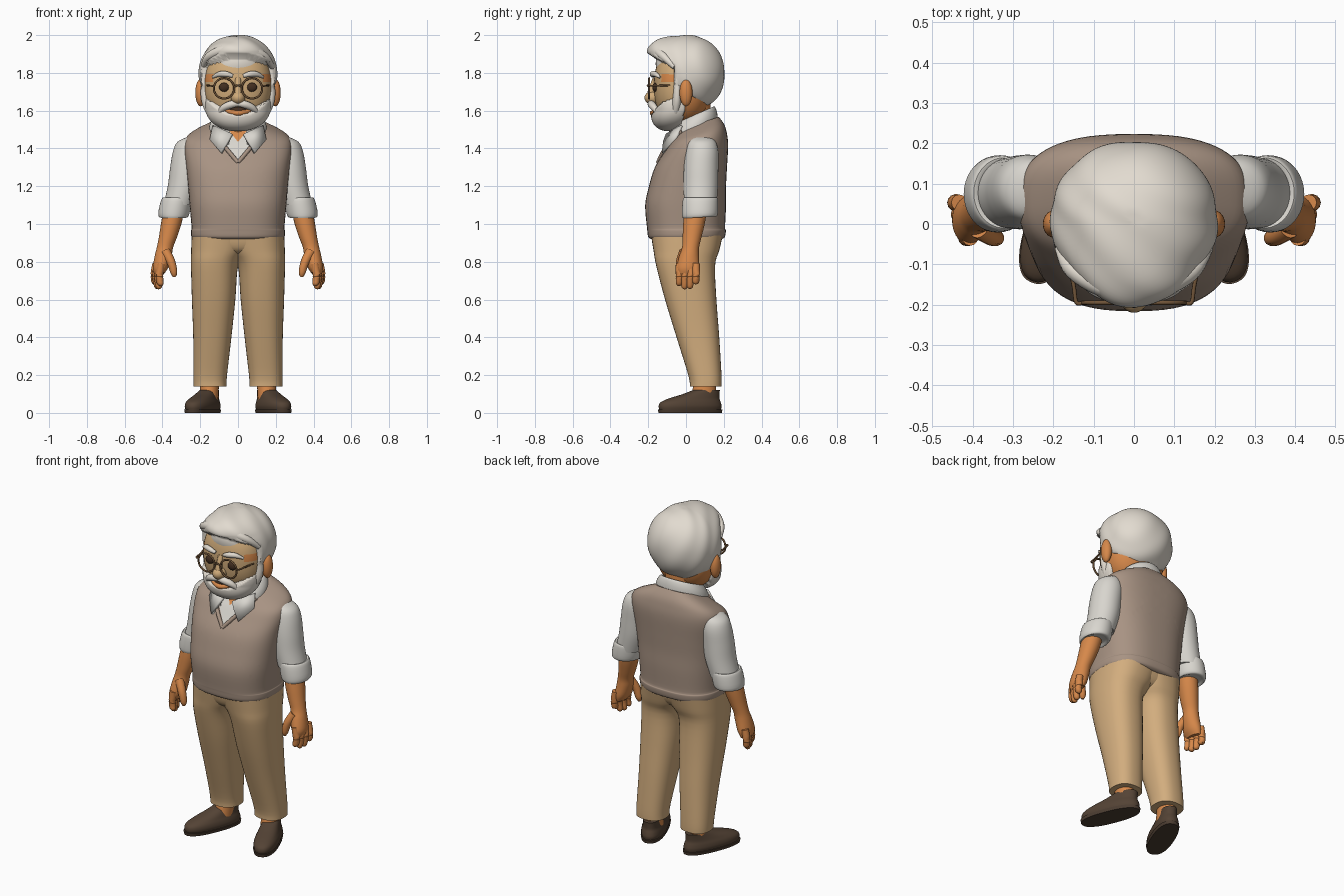
import bpy, bmesh, math
from mathutils import Vector, Matrix

if "Cube" in bpy.data.objects:
    bpy.data.objects.remove(bpy.data.objects["Cube"])


def material(name, r, g, b):
    m = bpy.data.materials.new(name)
    lin = [((v / 255 + .055) / 1.055) ** 2.4 for v in (r, g, b)]
    m.diffuse_color = (*lin, 1)
    m.use_nodes = True
    m.node_tree.nodes["Principled BSDF"].inputs["Base Color"].default_value = m.diffuse_color
    return m


SKIN = material("skin", 214, 136, 74)
FACE = material("face_tan", 207, 170, 121)
HAIR = material("white_hair", 226, 219, 208)
SHIRT = material("shirt_white", 217, 214, 207)
VEST = material("vest_taupe", 168, 147, 131)
PANTS = material("trouser_tan", 210, 173, 126)
SHOE = material("shoe_brown", 84, 67, 53)
SOLE = material("sole_dark", 76, 61, 49)
FRAME = material("frame_brown", 112, 84, 56)
DARK = material("eye_dark", 66, 46, 32)


def finish(name, bm, mats, xf=None, angle=45):
    if xf:
        bm.transform(xf)
    bmesh.ops.recalc_face_normals(bm, faces=bm.faces)
    me = bpy.data.meshes.new(name)
    bm.to_mesh(me)
    bm.free()
    for m in mats:
        me.materials.append(m)
    ob = bpy.data.objects.new(name, me)
    bpy.context.collection.objects.link(ob)
    bpy.ops.object.select_all(action='DESELECT')
    ob.select_set(True)
    bpy.context.view_layer.objects.active = ob
    bpy.ops.object.shade_smooth_by_angle(angle=math.radians(angle))
    return ob


def spline(rows, n):
    """Smooth in-between rows through the given rows."""
    out = []
    for i in range(len(rows) - 1):
        a, b, c, d = rows[max(i - 1, 0)], rows[i], rows[i + 1], rows[min(i + 2, len(rows) - 1)]
        for k in range(n):
            t = k / n
            out.append([.5 * (2 * q + (r - p) * t + (2 * p - 5 * q + 4 * r - s) * t * t
                              + (3 * q - p - 3 * r + s) * t ** 3) for p, q, r, s in zip(a, b, c, d)])
    return out + [list(rows[-1])]


def bridge(bm, rings, caps=True):
    vs = [[bm.verts.new(p) for p in ring] for ring in rings]
    n = len(vs[0])
    for a, b in zip(vs, vs[1:]):
        for i in range(n):
            bm.faces.new((a[i], a[(i + 1) % n], b[(i + 1) % n], b[i]))
    if caps:
        bm.faces.new(vs[0])
        bm.faces.new(vs[-1])


def loft_bm(rows, e=2.0, seg=40, n=4, caps=True):
    """Stacked rounded sections: (cx, cy, z, rx, ry, tilt)."""
    rings = []
    for cx, cy, z, rx, ry, tilt in spline([tuple(r) + (0,) * (6 - len(r)) for r in rows], n):
        ring = []
        for i in range(seg):
            a = math.tau * i / seg
            c, s = math.cos(a), math.sin(a)
            x = rx * math.copysign(abs(c) ** (2 / e), c)
            y = ry * math.copysign(abs(s) ** (2 / e), s)
            ring.append((cx + x, cy + y, z + tilt * y))
        rings.append(ring)
    bm = bmesh.new()
    bridge(bm, rings, caps)
    return bm


def tube(name, pts, mat, s=1, seg=12, n=5, flat=1.0):
    """Round tube along points (x, y, z, radius)."""
    path = spline(pts, n)
    rings = []
    for i, p in enumerate(path):
        d = Vector(path[min(i + 1, len(path) - 1)][:3]) - Vector(path[max(i - 1, 0)][:3])
        q = d.to_track_quat('Z', 'Y')
        rings.append([Vector(p[:3]) + q @ Vector((p[3] * math.cos(math.tau * k / seg),
                      p[3] * flat * math.sin(math.tau * k / seg), 0)) for k in range(seg)])
    bm = bmesh.new()
    bridge(bm, rings)
    return finish(name, bm, [mat], Matrix.Scale(s, 4, (1, 0, 0)), 60)


def ball_bm(c, r, e=2.0, u=48, v=32):
    bm = bmesh.new()
    bmesh.ops.create_uvsphere(bm, u_segments=u, v_segments=v, radius=1)
    for w in bm.verts:
        k = sum(abs(t) ** e for t in w.co) ** (-1 / e)
        w.co = Vector([c[i] + r[i] * w.co[i] * k for i in range(3)])
    return bm


def ball(name, c, r, mat, **kw):
    return finish(name, ball_bm(c, r, **kw), [mat], None, 80)


# Vest with the shirt and bare throat showing in the V neck
bm = loft_bm([(0, .003, .92, .225, .188), (0, .003, .932, .246, .203), (0, .003, .965, .249, .208),
              (0, 0, .985, .246, .207), (0, -.002, 1.1, .256, .214), (0, .008, 1.2, .264, .204),
              (0, .026, 1.3, .274, .191), (0, .055, 1.4, .286, .168, .1), (0, .066, 1.455, .274, .15, .18),
              (0, .07, 1.492, .222, .132, .27), (0, .065, 1.53, .13, .108, .35)], e=2.6, seg=64)
for s in (1, -1):
    for z in (1.34, 1.435):
        bmesh.ops.bisect_plane(bm, geom=bm.verts[:] + bm.edges[:] + bm.faces[:],
                               plane_co=(0, 0, z), plane_no=(-1.25 * s, 0, 1))
for f in bm.faces:
    p = f.calc_center_median()
    h = p.z - 1.25 * abs(p.x)
    f.material_index = 0 if p.y > .03 else (h > 1.34) + (h > 1.435)
finish("vest", bm, [VEST, SHIRT, SKIN])

# Hips
finish("trouser_hips", loft_bm([(0, -.003, .81, .05, .06), (0, -.003, .85, .2, .14),
                                (0, 0, .89, .24, .172), (0, .003, .96, .24, .188)], e=2.5), [PANTS])

# Neck and shirt collar
finish("neck", loft_bm([(0, .05, 1.42, .085, .085), (0, .03, 1.65, .095, .1)]), [SKIN])
bm = loft_bm([(0, .035, 1.475, .155, .135, .42), (0, .035, 1.53, .148, .13, .44),
              (0, .04, 1.572, .122, .112, .44), (0, .04, 1.565, .105, .098, .44),
              (0, .04, 1.5, .1, .095, .44)], caps=False)
bmesh.ops.delete(bm, geom=[f for f in bm.faces if abs(f.calc_center_median().x) < .04
                           and f.calc_center_median().y < 0], context='FACES')
finish("collar", bm, [SHIRT])

for s, side in ((1, "left"), (-1, "right")):
    mir = Matrix.Scale(s, 4, (1, 0, 0))

    # Collar point and V neck trim
    bm = bmesh.new()
    bm.faces.new([bm.verts.new(p) for p in ((.03, -.1, 1.475), (.052, -.115, 1.435), (.088, -.122, 1.375),
                                            (.147, -.055, 1.445), (.13, -.02, 1.52))])
    ob = finish(side + "_collar_point", bm, [SHIRT], mir)
    sol = ob.modifiers.new("thickness", 'SOLIDIFY')
    sol.thickness, sol.offset = .016, 0
    tube(side + "_neck_trim", [(0, -.148, 1.325, .011), (.05, -.119, 1.385, .011),
                               (.1, -.073, 1.445, .011), (.135, -.02, 1.49, .011)], VEST, s)

    # Trouser leg, overlapping its twin above the crotch
    finish(side + "_trouser_leg", loft_bm([
        (.148, .105, .14, .087, .084), (.147, .1, .2, .089, .088), (.136, .063, .4, .101, .113),
        (.129, .025, .6, .115, .136), (.124, -.002, .78, .125, .156), (.1, .002, .86, .148, .174),
        (.08, .005, .94, .165, .19)], e=2.4), [PANTS], mir)

    # Ankle and shoe
    finish(side + "_ankle", loft_bm([(.155, .09, .07, .05, .066), (.148, .105, .2, .05, .055)]), [SKIN], mir)
    place = mir @ Matrix.Translation((.187, .022, 0)) @ Matrix.Rotation(.38, 4, 'Z')
    finish(side + "_shoe", loft_bm([
        (0, 0, .015, .063, .172), (0, 0, .035, .068, .176), (0, .003, .056, .065, .168),
        (0, .022, .076, .057, .142), (0, .06, .098, .05, .104), (0, .092, .12, .045, .074)], e=2.3), [SHOE], place)
    finish(side + "_sole", loft_bm([(0, 0, 0, .065, .177), (0, 0, .018, .069, .18)], e=2.4, n=1), [SOLE], place)

    # Sleeve with rolled cuff
    finish(side + "_sleeve", loft_bm([
        (.235, .085, 1.462, .03, .045), (.252, .085, 1.435, .068, .072), (.26, .085, 1.385, .084, .086),
        (.272, .08, 1.3, .087, .091), (.287, .078, 1.2, .085, .091), (.315, .076, 1.1, .08, .086)]),
        [SHIRT], mir)
    finish(side + "_cuff", loft_bm([
        (.342, .07, 1.045, .055, .065), (.342, .072, 1.035, .074, .088, .05), (.339, .074, 1.06, .083, .095),
        (.328, .076, 1.12, .081, .094), (.323, .077, 1.14, .074, .087), (.32, .077, 1.13, .06, .07)], n=3),
        [SHIRT], mir)

    # Forearm, palm, fingers and thumb
    finish(side + "_forearm_and_palm", loft_bm([
        (.338, .052, 1.08, .056, .06), (.354, .042, 1.0, .054, .057), (.371, .032, .93, .048, .05),
        (.387, .024, .875, .043, .045), (.396, .016, .83, .045, .052), (.41, .01, .77, .041, .06),
        (.418, .01, .735, .026, .052)], seg=28), [SKIN], mir)
    for i in range(4):
        x, y, tip = .406 + .009 * i, -.034 + .029 * i, (.672, .656, .658, .682)[i]
        tube(f"{side}_finger_{i + 1}", [(x, y, .79, .02), (x + .009, y, .735, .021), (x + .008, y - .001, .7, .019),
             (x + .003, y - .003, tip + .01, .016), (x + .001, y - .004, tip, .007)], SKIN, s, n=3)
    tube(side + "_thumb", [(.385, -.01, .855, .026), (.355, -.03, .8, .023), (.34, -.035, .745, .019),
                           (.338, -.036, .72, .008)], SKIN, s)

    # Ear
    ball(side + "_ear", (.198 * s, .0, 1.695), (.028, .034, .072), SKIN, u=20, v=14)

    # Eye, eyebrow, moustache half
    ball(side + "_eye", (.074 * s, -.164, 1.724), (.026, .014, .024), DARK, u=20, v=14)
    tube(side + "_eyebrow", [(.028, -.176, 1.783, .009), (.06, -.177, 1.793, .015), (.1, -.162, 1.793, .014),
                             (.135, -.138, 1.776, .006)], HAIR, s)
    tube(side + "_moustache", [(0, -.185, 1.636, .014), (.035, -.183, 1.633, .02), (.075, -.168, 1.616, .018),
                               (.105, -.148, 1.585, .009)], HAIR, s)
    # Sideburn joining hair and beard
    tube(side + "_sideburn", [(.172, -.045, 1.83, .02), (.177, -.046, 1.73, .018), (.168, -.05, 1.65, .022),
                              (.14, -.06, 1.58, .02)], HAIR, s, flat=1.2)

    # Glasses: round rim and temple arm
    bm = bmesh.new()
    rim = [[(.074 * s + (.054 + .0055 * math.cos(b)) * math.cos(a), -.195 + .0055 * math.sin(b),
             1.718 + (.054 + .0055 * math.cos(b)) * math.sin(a)) for b in (math.tau * j / 8 for j in range(8))]
           for a in (math.tau * i / 36 for i in range(37))]
    bridge(bm, rim, False)
    bmesh.ops.remove_doubles(bm, verts=bm.verts, dist=1e-5)
    finish(side + "_glasses_rim", bm, [FRAME], None, 80)
    tube(side + "_glasses_arm", [(.126, -.195, 1.73, .005), (.143, -.194, 1.732, .005), (.15, -.15, 1.732, .005),
                                 (.17, -.06, 1.735, .005)], FRAME, s, seg=8)

tube("glasses_bridge", [(-.02, -.197, 1.725, .005), (0, -.203, 1.735, .005), (.02, -.197, 1.725, .005)],
     FRAME, seg=8)

# Head, tan in front and warmer at the sides
bm = ball_bm((0, -.02, 1.73), (.18, .15, .205), e=2.35)
for f in bm.faces:
    p = f.calc_center_median()
    warm = abs(p.x) > .128 and (1.745 < p.z < 1.795 or p.z < 1.64)
    f.material_index = int(p.y < -.05 and p.z > 1.6 and not warm)
finish("head", bm, [SKIN, FACE], None, 80)
ball("nose", (0, -.174, 1.668), (.038, .046, .036), FACE, u=24, v=16)
tube("nose_ridge", [(0, -.16, 1.77, .016), (0, -.178, 1.72, .018), (0, -.185, 1.68, .024)], FACE)

# Hair cap, fuller above the brow and sunk under the face where the forehead shows
bm = ball_bm((0, .005, 1.797), (.207, .2, .203), e=2.1, u=96, v=64)
mid = Vector((0, .005, 1.8))
for v in bm.verts:
    x, y, z = v.co
    bare = y < -.06 and z < 1.902 - 1.6 * x * x
    jaw = z < 1.67 and y < .04
    if y < 0 and z > 1.8:
        v.co.y *= 1 + .2 * min(1, (z - 1.8) / .11) + .4 * max(0, min(1, (z - 1.9) / .08))
    k = .78 if bare or jaw else 1 + .01 * math.sin(34 * x + 22 * z + 9 * math.sin(7 * y))
    v.co = mid + (v.co - mid) * k
    v.co.z = min(v.co.z, 2.0)
finish("hair", bm, [HAIR], None, 80)

# Swept fringe lock
tube("fringe", [(-.183, -.06, 1.84, .014), (-.15, -.115, 1.89, .022), (-.06, -.158, 1.925, .028),
                (.05, -.158, 1.922, .028), (.14, -.12, 1.888, .022), (.183, -.06, 1.83, .014)], HAIR)

# Beard, jutting at the chin and sunk away around the cheeks and mouth
bm = ball_bm((0, -.055, 1.625), (.174, .13, .134), e=2.15, u=80, v=56)
mid = Vector((0, -.04, 1.64))
for v in bm.verts:
    x, y, z = v.co
    if z > 1.578 + 3.2 * x * x or y > .0:
        v.co = mid + (v.co - mid) * .72
    v.co.y -= .3 * max(0, 1.6 - z)
finish("beard", bm, [HAIR], None, 80)

# Mouth and lower lip
ball("mouth", (0, -.157, 1.602), (.055, .02, .017), DARK, u=24, v=12)
tube("lower_lip", [(-.065, -.155, 1.6, .01), (0, -.178, 1.587, .014), (.065, -.155, 1.6, .01)], SKIN)
